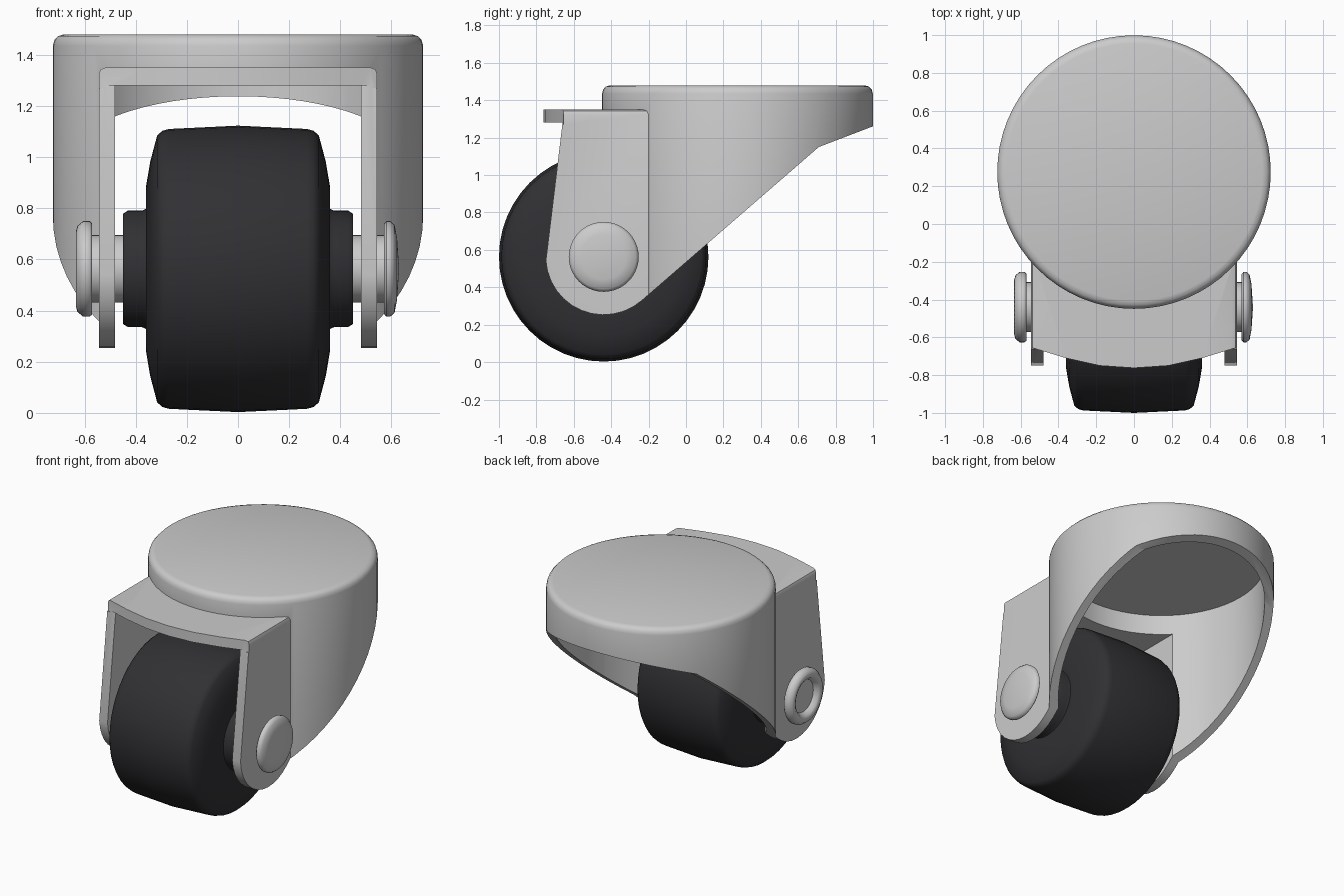
import bpy, bmesh, math
from mathutils import Matrix

if "Cube" in bpy.data.objects:
    bpy.data.objects.remove(bpy.data.objects["Cube"])

AXLE_Y, AXLE_Z = -0.44, 0.563


def finish(bm, name):
    bmesh.ops.remove_doubles(bm, verts=bm.verts, dist=1e-5)
    bmesh.ops.recalc_face_normals(bm, faces=bm.faces)
    if bm.calc_volume(signed=True) < 0:
        bmesh.ops.reverse_faces(bm, faces=bm.faces)
    me = bpy.data.meshes.new(name)
    bm.to_mesh(me)
    bm.free()
    ob = bpy.data.objects.new(name, me)
    bpy.context.collection.objects.link(ob)
    return ob


def lathe(name, profile, matrix, n=40):
    """Closed solid from (radius, height) points turned about local z."""
    bm = bmesh.new()
    rings = []
    for r, h in profile:
        if r == 0:
            rings.append([bm.verts.new((0, 0, h))] * n)
        else:
            rings.append([bm.verts.new((r * math.cos(2 * math.pi * i / n),
                                        r * math.sin(2 * math.pi * i / n), h)) for i in range(n)])
    for a, b in zip(rings, rings[1:]):
        for i in range(n):
            j = (i + 1) % n
            bm.faces.new(list(dict.fromkeys((a[i], a[j], b[j], b[i]))))
    bm.transform(matrix)
    return finish(bm, name)


def prism(name, pts, axis, lo, hi):
    """Extrude a 2D outline along the given axis."""
    place = {'x': lambda p, d: (d, p[0], p[1]),
             'y': lambda p, d: (p[0], d, p[1]),
             'z': lambda p, d: (p[0], p[1], d)}[axis]
    bm = bmesh.new()
    a = [bm.verts.new(place(p, lo)) for p in pts]
    b = [bm.verts.new(place(p, hi)) for p in pts]
    bm.faces.new(a)
    bm.faces.new(b)
    for i in range(len(pts)):
        j = (i + 1) % len(pts)
        bm.faces.new((a[i], a[j], b[j], b[i]))
    return finish(bm, name)


def boolean(ob, other, op):
    m = ob.modifiers.new(op, 'BOOLEAN')
    m.operation, m.solver, m.object = op, 'EXACT', other
    bpy.context.view_layer.objects.active = ob
    bpy.ops.object.modifier_apply(modifier=m.name)
    bpy.data.objects.remove(other)


def smooth(ob, angle=35):
    bpy.ops.object.select_all(action='DESELECT')
    ob.select_set(True)
    bpy.context.view_layer.objects.active = ob
    bpy.ops.object.shade_smooth_by_angle(angle=math.radians(angle))


# Fork housing: round drum joined to a straight-sided block
drum_at = Matrix.Translation((0, 0.275, 0))
fork = lathe("fork_housing", [(0, 0.2), (0.724, 0.2), (0.724, 1.435), (0.718, 1.458),
                              (0.704, 1.473), (0.68, 1.48), (0, 1.48)], drum_at, 64)
block = prism("block", [(-0.544, 0.15), (-0.544, 1.325), (-0.537, 1.343), (-0.518, 1.35),
                        (0.518, 1.35), (0.537, 1.343), (0.544, 1.325), (0.544, 0.15)], 'y', -0.9, 0.1)
boolean(fork, block, 'UNION')

# Hollow out the drum and the space between the legs
boolean(fork, lathe("bore", [(0, 0), (0.665, 0), (0.665, 1.42), (0, 1.42)], drum_at, 64), 'DIFFERENCE')
boolean(fork, prism("wheel_gap", [(-0.48, 0), (-0.48, 1.28), (0.48, 1.28), (0.48, 0)], 'y', -1.1, 0.05),
        'DIFFERENCE')

# Side silhouette with rounded leg ends
side = [(-0.85, 1.6), (-0.85, 1.28), (-0.66, 1.28)]
for i in range(13):
    a = math.radians(184 + i * (311 - 184) / 12)
    side.append((AXLE_Y + 0.31 * math.cos(a), AXLE_Z + 0.31 * math.sin(a)))
side += [(0.71, 1.15), (1.05, 1.28), (1.05, 1.6)]
boolean(fork, prism("side_cut", side, 'x', -1, 1), 'INTERSECT')

# Curved front lip of the bridge
lip = [(-0.7, -1), (0.7, -1), (0.7, -0.61), (0.54, -0.655), (0.36, -0.71), (0.18, -0.75), (0, -0.762),
       (-0.18, -0.75), (-0.36, -0.71), (-0.54, -0.655), (-0.7, -0.61)]
boolean(fork, prism("lip_cut", lip, 'z', 1.27, 1.6), 'DIFFERENCE')
smooth(fork)

# Wheel with hub bosses
axle_at = Matrix.Translation((0, AXLE_Y, AXLE_Z)) @ Matrix.Rotation(math.pi / 2, 4, 'Y')
half = [(0.547, 0.27), (0.54, 0.295), (0.522, 0.316), (0.42, 0.343), (0.32, 0.36), (0.235, 0.36),
        (0.228, 0.375), (0.228, 0.43), (0.215, 0.45), (0, 0.45)]
wheel = lathe("wheel", [(r, -h) for r, h in reversed(half)] + [(0.56, 0)] + half, axle_at, 48)
black = bpy.data.materials.new("black_rubber")
black.diffuse_color = (0.03, 0.03, 0.034, 1)
black.use_nodes = True
black.node_tree.nodes["Principled BSDF"].inputs["Base Color"].default_value = black.diffuse_color
wheel.data.materials.append(black)
smooth(wheel)

# Axle with a domed head on the right and a dished rivet end on the left
axle = lathe("axle", [(0, -0.58), (0.132, -0.58), (0.132, 0.58), (0, 0.58)], axle_at)
dome = lathe("right_axle_head", [(0, 0.57), (0.175, 0.57), (0.187, 0.58), (0.187, 0.595),
                                 (0.172, 0.612), (0.12, 0.622), (0, 0.63)], axle_at)
dish = lathe("left_axle_head", [(0, -0.57), (0.178, -0.57), (0.187, -0.58), (0.187, -0.605),
                                (0.168, -0.628), (0.145, -0.634), (0.125, -0.624),
                                (0.11, -0.595), (0, -0.585)], axle_at)
for part in (axle, dome, dish):
    smooth(part, 50)
